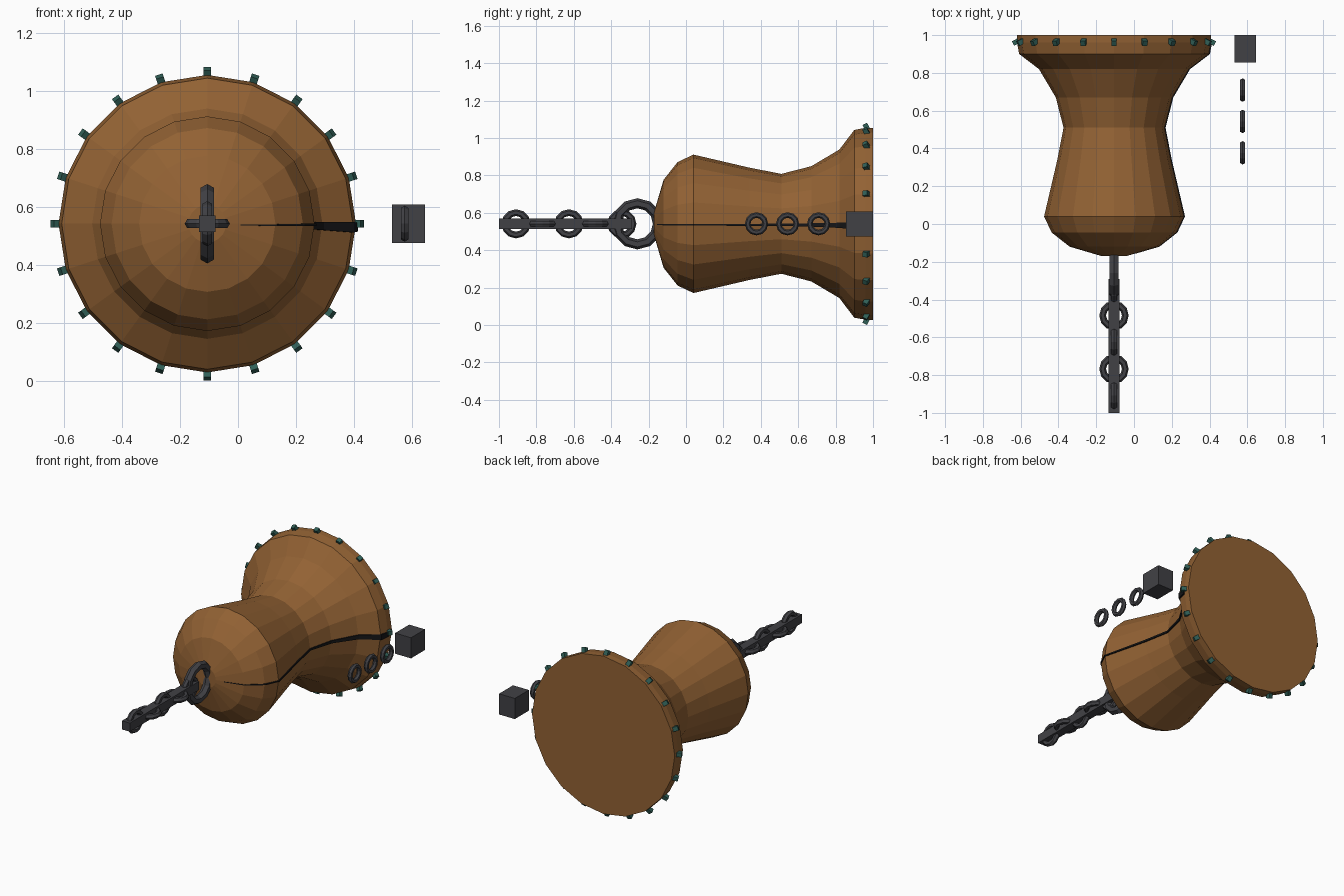
import bpy, bmesh, math
from mathutils import Matrix, Vector

if "Cube" in bpy.data.objects:
    bpy.data.objects.remove(bpy.data.objects["Cube"])

CX, CZ, SIDES = -0.106, 0.541, 20


def material(name, rgb):
    m = bpy.data.materials.new(name)
    m.diffuse_color = (*rgb, 1)
    m.use_nodes = True
    m.node_tree.nodes["Principled BSDF"].inputs["Base Color"].default_value = m.diffuse_color
    return m


BRONZE = material("bronze", (0.29, 0.122, 0.034))
TEAL = material("teal patina", (0.03, 0.115, 0.095))
IRON = material("dark iron", (0.053, 0.053, 0.06))
BLACK = material("crack black", (0.008, 0.008, 0.009))


def finish(bm, name, mat):
    bmesh.ops.recalc_face_normals(bm, faces=bm.faces)
    me = bpy.data.meshes.new(name)
    bm.to_mesh(me)
    bm.free()
    me.materials.append(mat)
    ob = bpy.data.objects.new(name, me)
    bpy.context.collection.objects.link(ob)
    return ob


def loft(name, rings, mat):
    """Skin a closed solid through rings of equal point count."""
    bm = bmesh.new()
    vs = [[bm.verts.new(p) for p in ring] for ring in rings]
    n = len(vs[0])
    for a, b in zip(vs, vs[1:]):
        for i in range(n):
            j = (i + 1) % n
            bm.faces.new((a[i], a[j], b[j], b[i]))
    bm.faces.new(vs[0])
    bm.faces.new(vs[-1])
    return finish(bm, name, mat)


def box(name, centre, size, mat, rot=Matrix()):
    bm = bmesh.new()
    m = Matrix.Translation(centre) @ rot @ Matrix.Diagonal((*size, 1))
    bmesh.ops.create_cube(bm, size=1, matrix=m)
    return finish(bm, name, mat)


def link(name, centre, major, minor, flat=False, seg=12):
    rot = (0, 0, 0) if flat else (0, math.pi / 2, 0)
    bpy.ops.mesh.primitive_torus_add(location=centre, rotation=rot, major_radius=major,
                                     minor_radius=minor, major_segments=seg, minor_segments=6)
    ob = bpy.context.object
    ob.name = name
    ob.data.materials.append(IRON)


# Bell body lying along y: (y, radius)
profile = [(-0.17, 0.065), (-0.12, 0.235), (-0.045, 0.33), (0.04, 0.37), (0.34, 0.30),
           (0.51, 0.267), (0.67, 0.308), (0.82, 0.397), (0.90, 0.502), (0.96, 0.513), (1.0, 0.513)]
loft("bell_body", [[(CX + r * math.cos(2 * math.pi * i / SIDES), y,
                     CZ + r * math.sin(2 * math.pi * i / SIDES)) for i in range(SIDES)]
                   for y, r in profile], BRONZE)

# Crack running down the right side, widening toward the mouth: (y, radius, z shift, half width)
crack = [(-0.155, 0.115, -0.004, 0.002), (-0.12, 0.235, -0.005, 0.003), (-0.045, 0.33, -0.004, 0.004),
         (0.04, 0.37, -0.004, 0.004), (0.34, 0.30, -0.006, 0.006), (0.51, 0.267, -0.005, 0.006),
         (0.67, 0.308, -0.006, 0.009), (0.82, 0.397, -0.008, 0.014), (0.90, 0.502, -0.012, 0.018),
         (0.96, 0.513, -0.012, 0.015)]
loft("crack", [[(CX + r + dx, y, CZ + dz + s * w)
                for dx, s in ((0.006, 1), (0.006, -1), (-0.03, -1), (-0.03, 1))]
               for y, r, dz, w in crack], BLACK)

# Slanted pegs around the rim
for i in range(SIDES):
    a = 2 * math.pi * i / SIDES
    rot = Matrix.Rotation(-a, 4, 'Y') @ Matrix.Rotation(-math.radians(27), 4, 'Z')
    box(f"rim_peg_{i + 1}", Vector((CX + 0.51 * math.cos(a), 0.968, CZ + 0.51 * math.sin(a))),
        (0.055, 0.027, 0.027), TEAL, rot)

# Crown ring and chain with its core bar
link("crown_ring", (CX, -0.26, CZ), 0.11, 0.027)
box("chain_bar", (CX, -0.645, CZ), (0.056, 0.71, 0.056), IRON)
for i in range(5):
    link(f"chain_link_{i + 1}", (CX, -0.343 - 0.1415 * i, CZ), 0.06, 0.018, flat=i % 2 == 1)

# Loose links and weight beside the bell
for i in range(3):
    link(f"loose_link_{i + 1}", (0.575, 0.377 + 0.166 * i, CZ), 0.047, 0.015)
box("iron_weight", (0.588, 0.928, CZ), (0.114, 0.144, 0.134), IRON)
